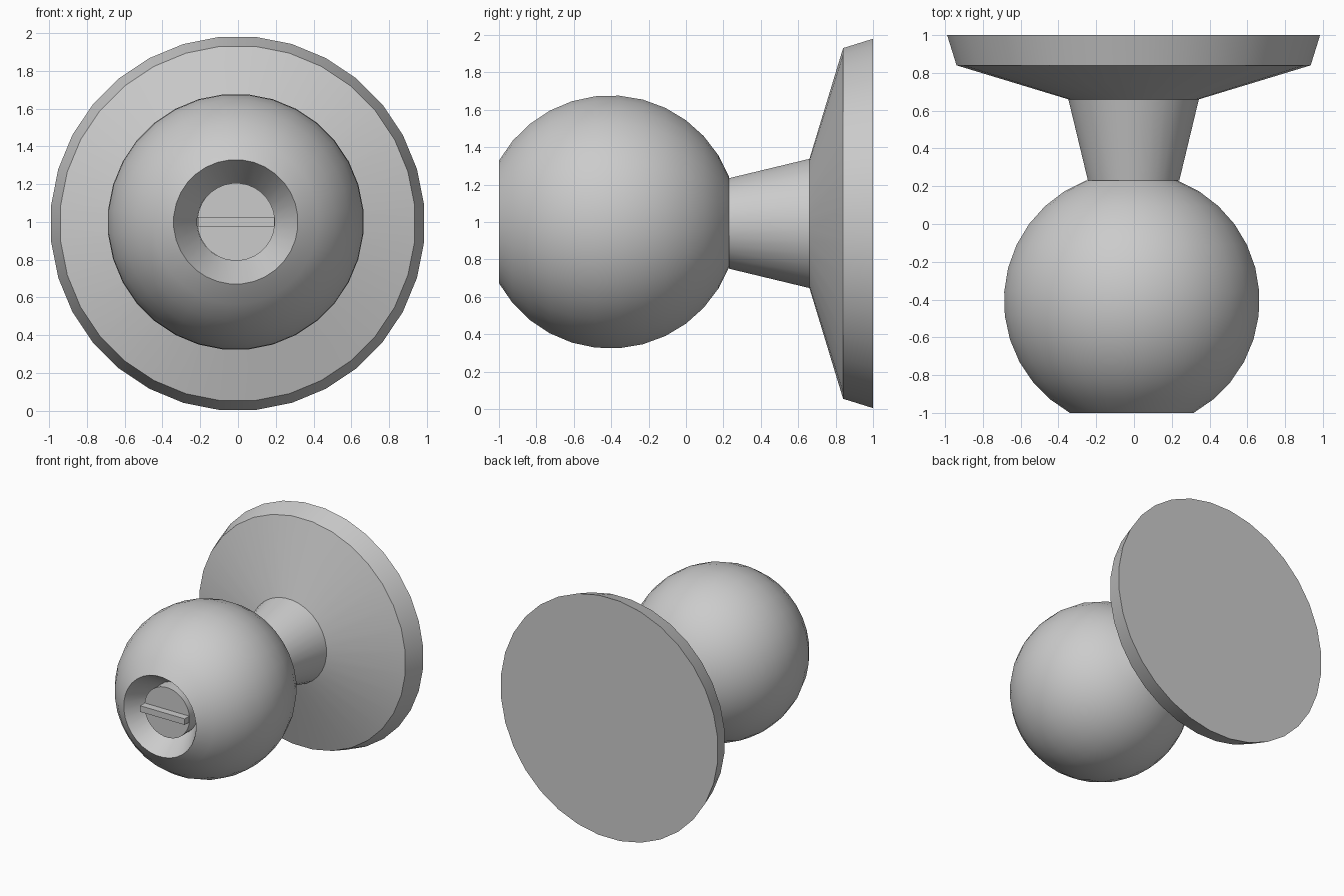
import bpy, bmesh, math

if "Cube" in bpy.data.objects:
    bpy.data.objects.remove(bpy.data.objects["Cube"])

SIDES = 32


def finish(name, bm):
    bmesh.ops.recalc_face_normals(bm, faces=bm.faces)
    mesh = bpy.data.meshes.new(name)
    bm.to_mesh(mesh)
    bm.free()
    ob = bpy.data.objects.new(name, mesh)
    bpy.context.collection.objects.link(ob)
    bpy.ops.object.select_all(action='DESELECT')
    ob.select_set(True)
    bpy.context.view_layer.objects.active = ob
    bpy.ops.object.shade_smooth_by_angle(angle=math.radians(30))
    return ob


def lathe(name, profile, cx, cz, cap_start=False, cap_end=False):
    """Turn (radius, y) points around an axis along y."""
    bm = bmesh.new()
    rings = []
    for r, y in profile:
        ring = []
        for i in range(SIDES):
            a = 2 * math.pi * (i + 0.5) / SIDES
            ring.append(bm.verts.new((cx + r * math.cos(a), y, cz + r * math.sin(a))))
        rings.append(ring)
    for a, b in zip(rings, rings[1:]):
        for i in range(SIDES):
            j = (i + 1) % SIDES
            bm.faces.new((a[i], a[j], b[j], b[i]))
    if cap_start:
        bm.faces.new(rings[0])
    if cap_end:
        bm.faces.new(rings[-1])
    return finish(name, bm)


# Wall plate with flared neck
lathe("plate_and_neck",
      [(0.243, 0.23), (0.347, 0.66), (0.942, 0.84), (0.992, 1.0)],
      -0.002, 0.992, cap_end=True)

# Round knob, open at the front with a tapered recess
R, CY = 0.68, -0.405
start, stop = math.radians(29), math.radians(159)
ball = []
for i in range(13):
    t = start + (stop - start) * i / 12
    ball.append((R * math.sin(t), CY - R * math.cos(t)))
lathe("knob", [(0.205, -0.80)] + ball, -0.012, 1.0)

# Lock button inside the recess
lathe("lock_button", [(0.206, -0.91), (0.206, -0.80)], -0.01, 1.0, cap_start=True)

# Thumb turn bar across the button
bm = bmesh.new()
bmesh.ops.create_cube(bm, size=1)
bmesh.ops.scale(bm, vec=(0.405, 0.06, 0.05), verts=bm.verts)
bmesh.ops.translate(bm, vec=(-0.01, -0.94, 1.0), verts=bm.verts)
finish("turn_bar", bm)
